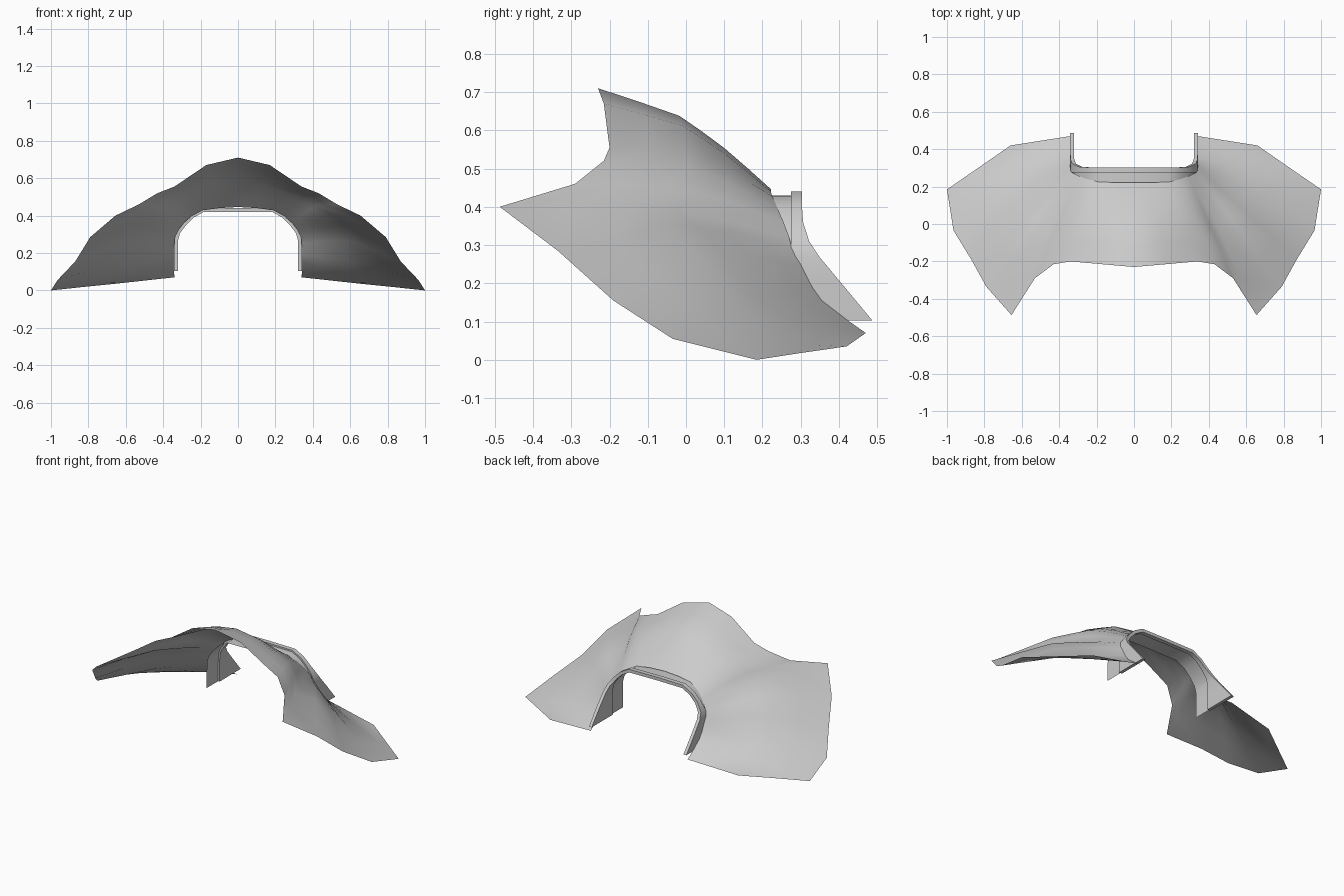
import bpy, math
from mathutils import Vector

if "Cube" in bpy.data.objects:
    bpy.data.objects.remove(bpy.data.objects["Cube"])


def grid_object(name, columns, closed=False, angle=40):
    """Skin equal-length point columns with quads, then mirror across x."""
    n = len(columns[0])
    verts = [p for c in columns for p in c]
    faces = []
    for i in range(len(columns) - 1):
        for j in range(n if closed else n - 1):
            k = (j + 1) % n
            faces.append((i * n + j, (i + 1) * n + j, (i + 1) * n + k, i * n + k))
    if closed:  # cap the foot
        faces.append([(len(columns) - 1) * n + j for j in range(n)])
    me = bpy.data.meshes.new(name)
    me.from_pydata(verts, [], faces)
    me.update()
    ob = bpy.data.objects.new(name, me)
    bpy.context.collection.objects.link(ob)
    m = ob.modifiers.new("mirror", 'MIRROR')
    m.use_clip = True
    m.merge_threshold = 0.0005
    bpy.ops.object.select_all(action='DESELECT')
    ob.select_set(True)
    bpy.context.view_layer.objects.active = ob
    bpy.ops.object.shade_smooth_by_angle(angle=math.radians(angle))
    return ob


# Right half of the arched opening, and the outer rim it fans out to
opening = [(0, .222, .446), (.1, .222, .44), (.19, .225, .428), (.25, .24, .395),
           (.29, .255, .36), (.32, .27, .32), (.335, .277, .29), (.34, .3, .25),
           (.342, .33, .19), (.342, .355, .155), (.342, .42, .105), (.34, .47, .07)]
rim = [(0, -.23, .71), (.17, -.215, .67), (.34, -.2, .555), (.43, -.215, .52),
       (.53, -.29, .46), (.655, -.487, .4), (.79, -.335, .285), (.87, -.19, .155),
       (.965, -.035, .055), (1, .185, 0), (.83, .302, .018), (.66, .42, .035)]
bulge = [.052, .05, .047, .043, .04, .045, .065, .06, .025, 0, 0, 0]

# Cowl sheet: columns run from opening to rim with a gentle outward swell
swell = [(0, 0), (.13, .36), (.27, .7), (.4, .88), (.53, 1), (.76, .53), (1, 0)]
cowl_columns = []
for o, r, b in zip(opening, rim, bulge):
    o, r = Vector(o), Vector(r)
    cowl_columns.append([o.lerp(r, t) + Vector((0, 0, b * w)) for t, w in swell])
grid_object("cowl_shell", cowl_columns, angle=60)

# Arch frame stations: x, z, back y, inward direction
stations = [(0, .44, .303, 0, -1), (.19, .438, .303, -.2, -1),
            (.25, .405, .303, -.6, -.8), (.295, .36, .306, -.8, -.6),
            (.33, .31, .322, -1, -.2), (.34, .27, .348, -1, 0),
            (.342, .21, .398, -1, 0), (.342, .103, .487, -1, 0)]
FRONT, STEP, W = .16, .275, .02
frame_columns, tunnel_columns = [], []
for x, z, yb, dx, dz in stations:
    xi, zi = x + W * dx, z + W * dz
    frame_columns.append([(xi, STEP, zi), (xi, yb, zi), (x, yb, z), (x, STEP, z)])
    # Tunnel lining runs forward under the cowl, slightly inside the lip
    xt, zt = x + .5 * W * dx, z + .5 * W * dz
    tunnel_columns.append([(xt, STEP, zt), (xt, FRONT, zt)])
grid_object("arch_frame", frame_columns, closed=True, angle=35)
grid_object("tunnel_lining", tunnel_columns, angle=35)
